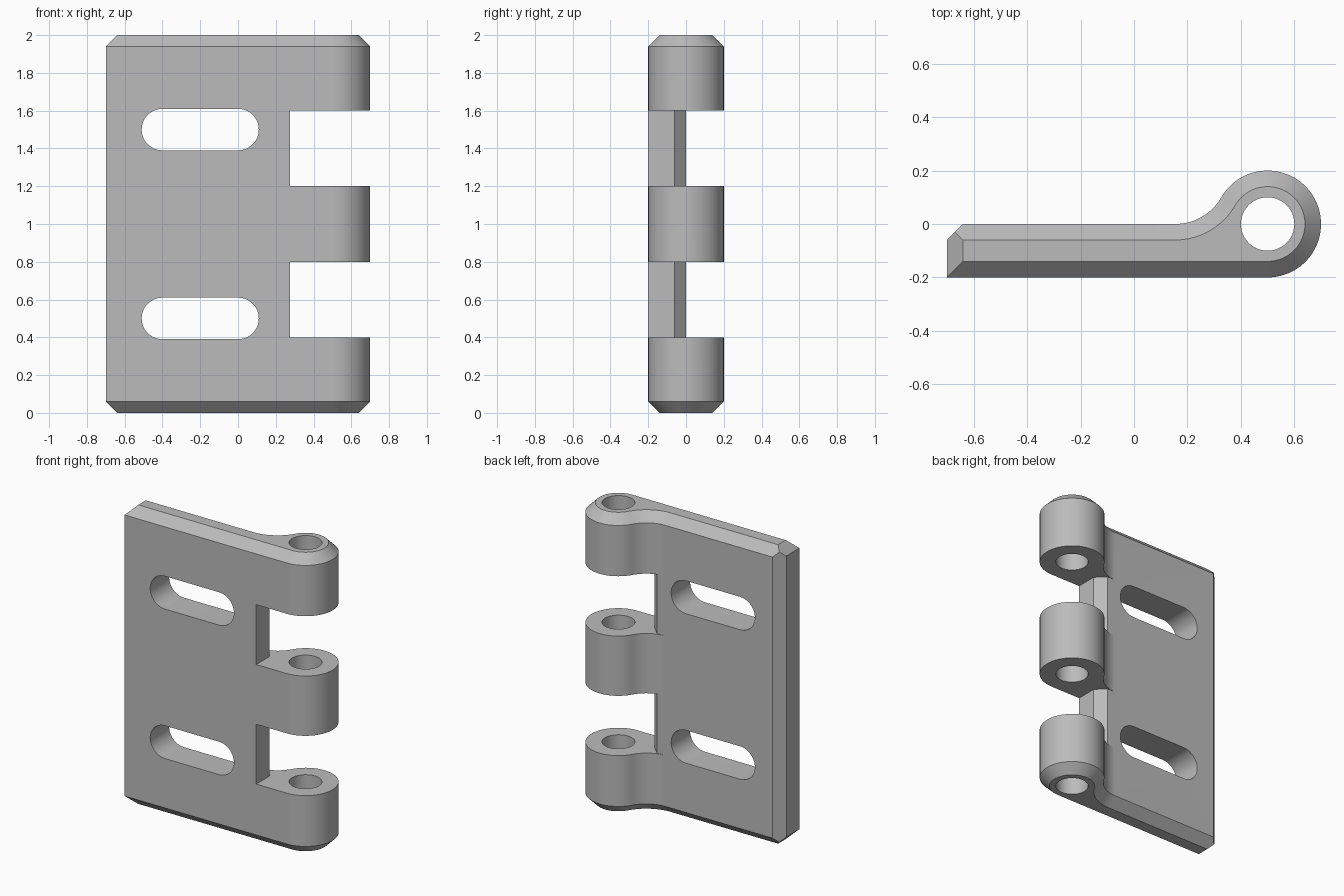
import bpy, bmesh
from math import cos, sin, pi, radians, sqrt

cube = bpy.data.objects.get("Cube")
if cube:
    bpy.data.objects.remove(cube, do_unlink=True)

HEIGHT, BEVEL = 2.0, 0.06
KNUCKLE_X, KNUCKLE_R, PIN_R = 0.5, 0.2, 0.1
FILLET_X = KNUCKLE_X - 0.2 * sqrt(3)

grey = bpy.data.materials.new("steel grey")
grey.use_nodes = True
colour = (0.5, 0.5, 0.5, 1)
grey.diffuse_color = colour
grey.node_tree.nodes["Principled BSDF"].inputs["Base Color"].default_value = colour


def arc(cx, cy, r, start, end, n):
    angles = [radians(start + (end - start) * i / n) for i in range(n + 1)]
    return [(cx + r * cos(a), cy + r * sin(a)) for a in angles]


def loft(bm, rings):
    """Skin a stack of matching rings and cap both ends."""
    loops = [[bm.verts.new(p) for p in ring] for ring in rings]
    n = len(loops[0])
    for low, high in zip(loops, loops[1:]):
        for i in range(n):
            j = (i + 1) % n
            bm.faces.new((low[i], low[j], high[j], high[i]))
    bm.faces.new(loops[0][::-1])
    bm.faces.new(loops[-1])
    bmesh.ops.recalc_face_normals(bm, faces=bm.faces[:])


def add_object(name, bm):
    mesh = bpy.data.meshes.new(name)
    bm.to_mesh(mesh)
    bm.free()
    mesh.materials.append(grey)
    obj = bpy.data.objects.new(name, mesh)
    bpy.context.collection.objects.link(obj)
    return obj


def cutter(name, rings):
    bm = bmesh.new()
    loft(bm, rings)
    obj = add_object(name, bm)
    obj.hide_render = True
    return obj


def prism(points, z0, z1):
    return [[(x, y, z) for x, y in points] for z in (z0, z1)]


def leaf_outline(inset):
    """Plate running through a concave fillet into the round knuckle."""
    left, front, back = -0.7 + inset, -0.2 + inset, -inset
    return ([(left, front)]
            + arc(KNUCKLE_X, 0, KNUCKLE_R - inset, -90, 150, 56)
            + arc(FILLET_X, 0.2, 0.2 + inset, -30, -90, 16)[1:]
            + [(left, back)])


# Hinge leaf with bevelled top and bottom rims
bm = bmesh.new()
levels = [(BEVEL, 0), (0, BEVEL), (0, HEIGHT - BEVEL), (BEVEL, HEIGHT)]
loft(bm, [[(x, y, z) for x, y in leaf_outline(d)] for d, z in levels])

# Bevel down the free back edge
cut = bmesh.ops.bisect_plane(bm, geom=bm.verts[:] + bm.edges[:] + bm.faces[:],
                             plane_co=(-0.7 + BEVEL, 0, 0), plane_no=(-1, 1, 0),
                             clear_outer=True)
rim = [e for e in cut["geom_cut"] if isinstance(e, bmesh.types.BMEdge)]
bmesh.ops.holes_fill(bm, edges=rim, sides=0)
bmesh.ops.recalc_face_normals(bm, faces=bm.faces[:])
leaf = add_object("hinge_leaf", bm)

# Gaps between knuckles, pin bore and screw slots
gap = [(0.275, -0.4), (0.8, -0.4), (0.8, 0.4), (0.1, 0.4),
       (0.1, 0.0003), (0.215, 0.0003), (0.275, -BEVEL)]
slot = arc(0, 0, 0.11, -90, 90, 24) + arc(-0.4, 0, 0.11, 90, 270, 24)
cutters = [cutter("pin_bore_cutter",
                  prism(arc(KNUCKLE_X, 0, PIN_R, 0, 360, 48)[:-1], -0.1, HEIGHT + 0.1))]
for z in (0.4, 1.2):
    cutters.append(cutter("knuckle_gap_cutter", prism(gap, z, z + 0.4)))
for z in (0.5, 1.5):
    cutters.append(cutter("screw_slot_cutter",
                          [[(x, y, z + h) for x, h in slot] for y in (-0.3, 0.1)]))

bpy.ops.object.select_all(action="DESELECT")
leaf.select_set(True)
bpy.context.view_layer.objects.active = leaf
for c in cutters:
    mod = leaf.modifiers.new(c.name, "BOOLEAN")
    mod.operation, mod.solver, mod.object = "DIFFERENCE", "EXACT", c
    bpy.ops.object.modifier_apply(modifier=mod.name)
    bpy.data.objects.remove(c, do_unlink=True)

bpy.ops.object.shade_smooth_by_angle(angle=radians(30))
